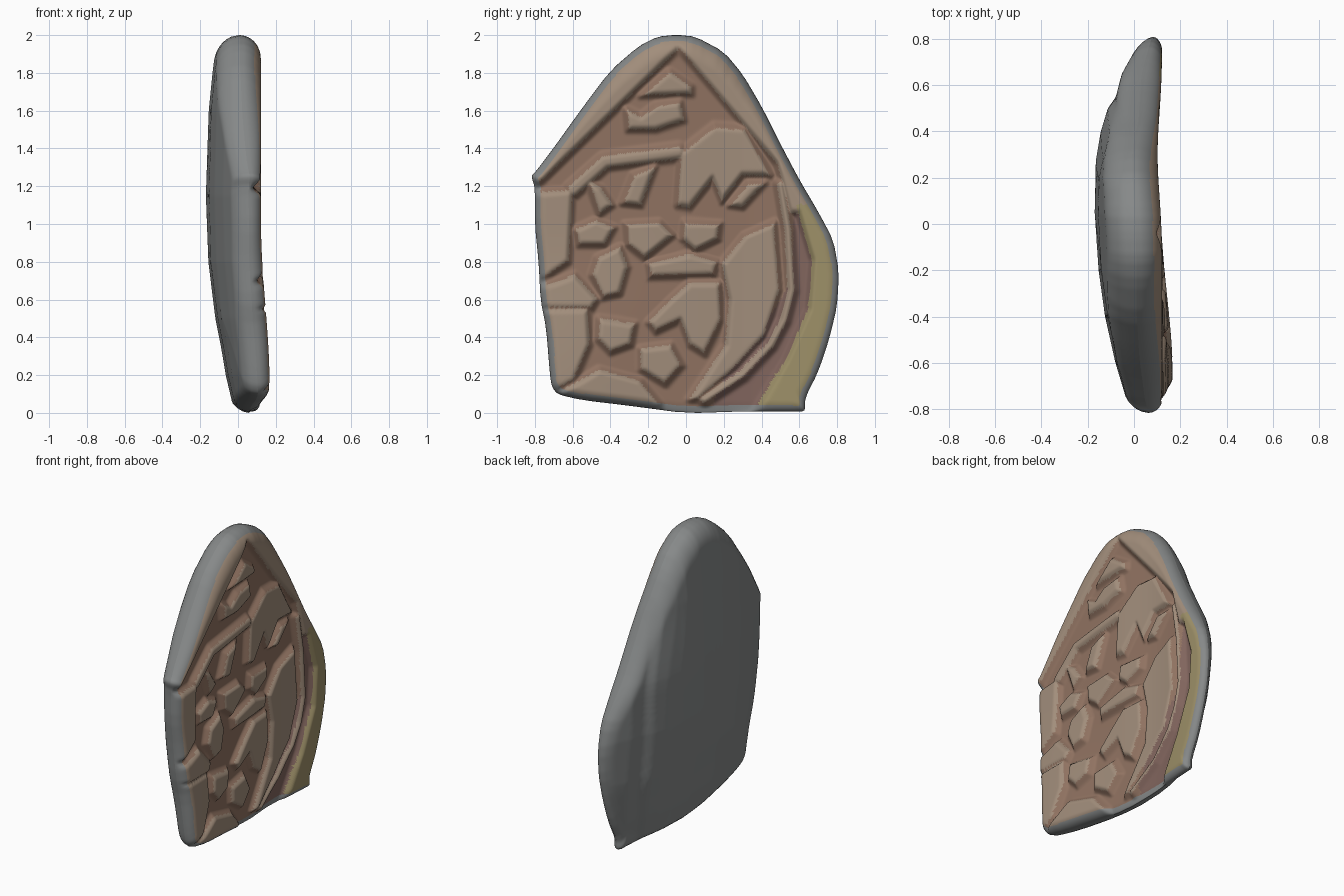
import bpy, bmesh, math

if "Cube" in bpy.data.objects:
    bpy.data.objects.remove(bpy.data.objects["Cube"])

# Side outline of the shard, in hundredths (y, z), clockwise from the apex
OUTLINE = [(-5, 201), (5, 200), (20, 192), (30, 180), (40, 163), (50, 143), (60, 124), (70, 107),
           (78, 92), (81, 75), (80, 57), (76, 40), (70, 22), (63, 8), (63, 1), (60, 1), (30, 1),
           (0, 0), (-30, 4), (-55, 7), (-68, 10), (-71, 14), (-72, 20), (-74, 45), (-77, 60), (-78, 80),
           (-80, 100), (-80, 120), (-82, 126), (-79, 129), (-70, 141), (-55, 162), (-40, 182),
           (-25, 195), (-15, 200)]

# Raised islands of the carving, hundredths (y, z)
UPPER = [[(-88, 116), (-60, 118), (-62, 80), (-75, 71), (-88, 71)],
         [(-53, 124), (-45, 119), (-39, 110), (-46, 105)],
         [(-34, 111), (-28, 126), (-16, 131), (-24, 110)],
         [(-3, 138), (15, 152), (31, 151), (45, 126), (30, 126), (19, 112), (14, 124), (2, 109), (-5, 110)],
         [(23, 110), (33, 122), (42, 122), (30, 109)],
         [(-59, 97), (-48, 102), (-38, 98), (-43, 89), (-57, 89)],
         [(-32, 100), (-14, 101), (-7, 94), (-22, 82), (-31, 89)],
         [(-1, 101), (18, 100), (17, 92), (5, 86), (-2, 92)],
         [(-32, 161), (-24, 157), (-16, 163), (-3, 165), (-1, 155), (-16, 150), (-31, 150)],
         [(-24, 168), (-9, 181), (3, 173), (3, 169)]]
LOWER = [[(-47, 82), (-35, 88), (-31, 77), (-35, 63), (-44, 61), (-50, 73)],
         [(-20, 79), (2, 84), (17, 80), (15, 73), (-19, 72)],
         [(47, 101), (50, 65), (42, 41), (26, 23), (7, 7), (2, 7), (21, 36), (23, 60), (19, 79), (31, 94)],
         [(-85, 66), (-70, 69), (-59, 73), (-47, 60), (-50, 55), (-85, 55)],
         [(-85, 55), (-52, 55), (-51, 36), (-59, 17), (-80, 5), (-80, 33)],
         [(-46, 50), (-27, 47), (-29, 36), (-40, 32), (-47, 39)],
         [(-20, 48), (-8, 60), (2, 69), (18, 69), (19, 49), (10, 31), (2, 36), (-3, 49), (-16, 43)],
         [(-24, 34), (-8, 36), (-2, 25), (-11, 15), (-24, 23)],
         [(-72, 2), (-68, 11), (-56, 17), (-46, 23), (-24, 17), (-14, 5), (-14, -4)]]
RIM = [(-90, 122), (-78, 121), (-4, 193), (48, 132), (55, 106), (80, 104), (45, 185), (-5, 215), (-50, 200)]
OCHRE = [(58, 111), (76, 111), (88, 76), (86, 49), (66, -4), (34, -4), (53, 28), (65, 55), (67, 81)]
RIDGES = [([(50, 121), (54, 97), (56, 65), (52, 49), (45, 36), (30, 20), (10, 7)], 0.022),
          ([(-60, 118), (-43, 133), (-4, 138)], 0.035)]


def units(pts):
    return [(a / 100, b / 100) for a, b in pts]


def lerp_table(table, v):
    for (a, fa), (b, fb) in zip(table, table[1:]):
        if v <= b:
            return fa + (fb - fa) * max(0, (v - a) / (b - a))
    return table[-1][1]


def smooth(t):
    t = min(1, max(0, t))
    return t * t * (3 - 2 * t)


def line_dist(y, z, pts):
    best = 9
    for (ay, az), (by, bz) in zip(pts, pts[1:]):
        dy, dz = by - ay, bz - az
        t = min(1, max(0, ((y - ay) * dy + (z - az) * dz) / (dy * dy + dz * dz)))
        best = min(best, math.hypot(y - ay - t * dy, z - az - t * dz))
    return best


def make_shape(pts, half_width=None):
    """Closed island, or a ridge stroke when half_width is given, with padded bounds."""
    p = units(pts)
    ys, zs = [a for a, _ in p], [b for _, b in p]
    box = (min(ys) - .09, max(ys) + .09, min(zs) - .09, max(zs) + .09)
    return (p if half_width else p + p[:1], half_width, box)


def inside_depth(y, z, shape):
    """Positive inside the shape, negative outside."""
    p, hw, (y0, y1, z0, z1) = shape
    if not (y0 < y < y1 and z0 < z < z1):
        return -1
    d = line_dist(y, z, p)
    if hw:
        return hw - d
    inside = False
    for (ay, az), (by, bz) in zip(p, p[1:]):
        if (az > z) != (bz > z) and y < ay + (z - az) * (by - ay) / (bz - az):
            inside = not inside
    return d if inside else -d


ochre_shape = make_shape(OCHRE)
raised = [make_shape(p) for p in UPPER + LOWER + [RIM]] + [make_shape(p, w) for p, w in RIDGES] + [ochre_shape]

# Rounded and evenly resampled outline
SEG = 420
pts = units(OUTLINE)
cut = []
for (ay, az), (by, bz) in zip(pts, pts[1:] + pts[:1]):
    cut += [(ay * .8 + by * .2, az * .8 + bz * .2), (ay * .2 + by * .8, az * .2 + bz * .8)]
z_lo, z_hi = min(z for _, z in cut), max(z for _, z in cut)
cut = [(y, (z - z_lo) * 2 / (z_hi - z_lo)) for y, z in cut]
cut.append(cut[0])
acc = [0]
for a, b in zip(cut, cut[1:]):
    acc.append(acc[-1] + math.dist(a, b))
ty = [(l, p[0]) for l, p in zip(acc, cut)]
tz = [(l, p[1]) for l, p in zip(acc, cut)]
edge = [(lerp_table(ty, acc[-1] * i / SEG), lerp_table(tz, acc[-1] * i / SEG)) for i in range(SEG)]
CY, CZ = 0.0, 0.9
reach = []          # distance from the centre to the tangent at each edge point
for i, (y, z) in enumerate(edge):
    (ay, az), (by, bz) = edge[i - 2], edge[(i + 2) % SEG]
    n = math.hypot(by - ay, bz - az)
    reach.append(abs((y - CY) * (bz - az) - (z - CZ) * (by - ay)) / n)

BACK_Z = [(0, 0), (.05, -.03), (.2, -.065), (.35, -.09), (.5, -.12), (.8, -.157), (1.15, -.17),
          (1.6, -.155), (1.8, -.135), (2, -.11)]
BACK_Y = [(-.82, 0), (-.75, -.035), (-.6, -.08), (-.4, -.125), (-.2, -.153), (.05, -.17), (.28, -.165),
          (.4, -.145), (.5, -.115), (.55, -.08), (.65, -.055), (.8, .02)]


def front_level(y, z):
    """Overall face, slightly dished towards +y and swelling at the lower -y corner."""
    return .122 - .02 * math.exp(-((y - .3) / .25) ** 2) + .045 * smooth(-y / .65) * smooth((1 - z) / .85)


def back_level(y, z):
    # the bevel on the +y side bends inwards towards the top, following the outline
    ys = y + (.12 * smooth((z - 1.05) / .6) + .06 * smooth((.5 - z) / .5)) * smooth(y / .3)
    a, b = lerp_table(BACK_Z, z), lerp_table(BACK_Y, ys)
    return min(max(a, b) + .75 * (min(a, b) + .17), front_level(y, z) - .08)


def rounded(level, y, z, d):
    """Pull a surface into the middle of the slab close to the outline."""
    mid = (front_level(y, z) + back_level(y, z)) / 2
    r = .06 + .06 * smooth((z - 1.4) / .5)
    k = 1 - min(1, d / r)
    return mid + (level - mid) * math.sqrt(max(0, 1 - k * k))


def front(y, z, d):
    h = max(inside_depth(y, z, s) for s in raised)
    # soft worn slopes: islands crown gently and fall into the channels
    x = front_level(y, z) - .042 * (1 - smooth((h + .03) / .055))
    if d < .03:
        mat = 0
    elif inside_depth(y, z, ochre_shape) > 0:
        mat = 3
    elif h > .004:
        mat = 1
    else:
        mat = 4 if y > .15 + .42 * smooth(z / .8) and z < 1.15 else 2
    return rounded(x, y, z, d), mat


def back(y, z, d):
    return rounded(back_level(y, z), y, z, d), 0


def material(name, rgb):
    m = bpy.data.materials.new(name)
    m.diffuse_color = (*rgb, 1)
    m.use_nodes = True
    m.node_tree.nodes["Principled BSDF"].inputs["Base Color"].default_value = m.diffuse_color
    return m


MATS = [material("grey_stone", (.24, .25, .25)), material("tan_clay", (.36, .27, .20)),
        material("brown_clay", (.28, .17, .12)), material("ochre_clay", (.34, .28, .14)),
        material("maroon_clay", (.22, .13, .11))]


def shell(name, rings, surface, side):
    """Concentric-ring skin from the outline to the centre."""
    bm = bmesh.new()
    loops, mats = [], []
    for r in range(rings):
        s = 1 - (r / rings) ** 1.35
        row = []
        for (ey, ez), h in zip(edge, reach):
            y, z = CY + s * (ey - CY), CZ + s * (ez - CZ)
            x, m = surface(y, z, (1 - s) * h)
            row.append(bm.verts.new((x, y, z)))
            mats.append(m)
        loops.append(row)
    centre = bm.verts.new((surface(CY, CZ, 1)[0], CY, CZ))
    for r in range(rings):
        for i in range(SEG):
            j = (i + 1) % SEG
            if r < rings - 1:
                f = bm.faces.new((loops[r][i], loops[r][j], loops[r + 1][j], loops[r + 1][i]))
            else:
                f = bm.faces.new((loops[r][i], loops[r][j], centre))
            f.material_index = mats[r * SEG + i]
            f.smooth = True
    bm.normal_update()
    if sum(f.normal.x * f.calc_area() for f in bm.faces) * side < 0:
        bmesh.ops.reverse_faces(bm, faces=bm.faces[:])
    me = bpy.data.meshes.new(name)
    bm.to_mesh(me)
    bm.free()
    for m in MATS:
        me.materials.append(m)
    bpy.context.collection.objects.link(bpy.data.objects.new(name, me))


# Carved relief face (+x) and plain domed stone back (-x)
shell("carved_face", 100, front, 1)
shell("stone_back", 36, back, -1)
